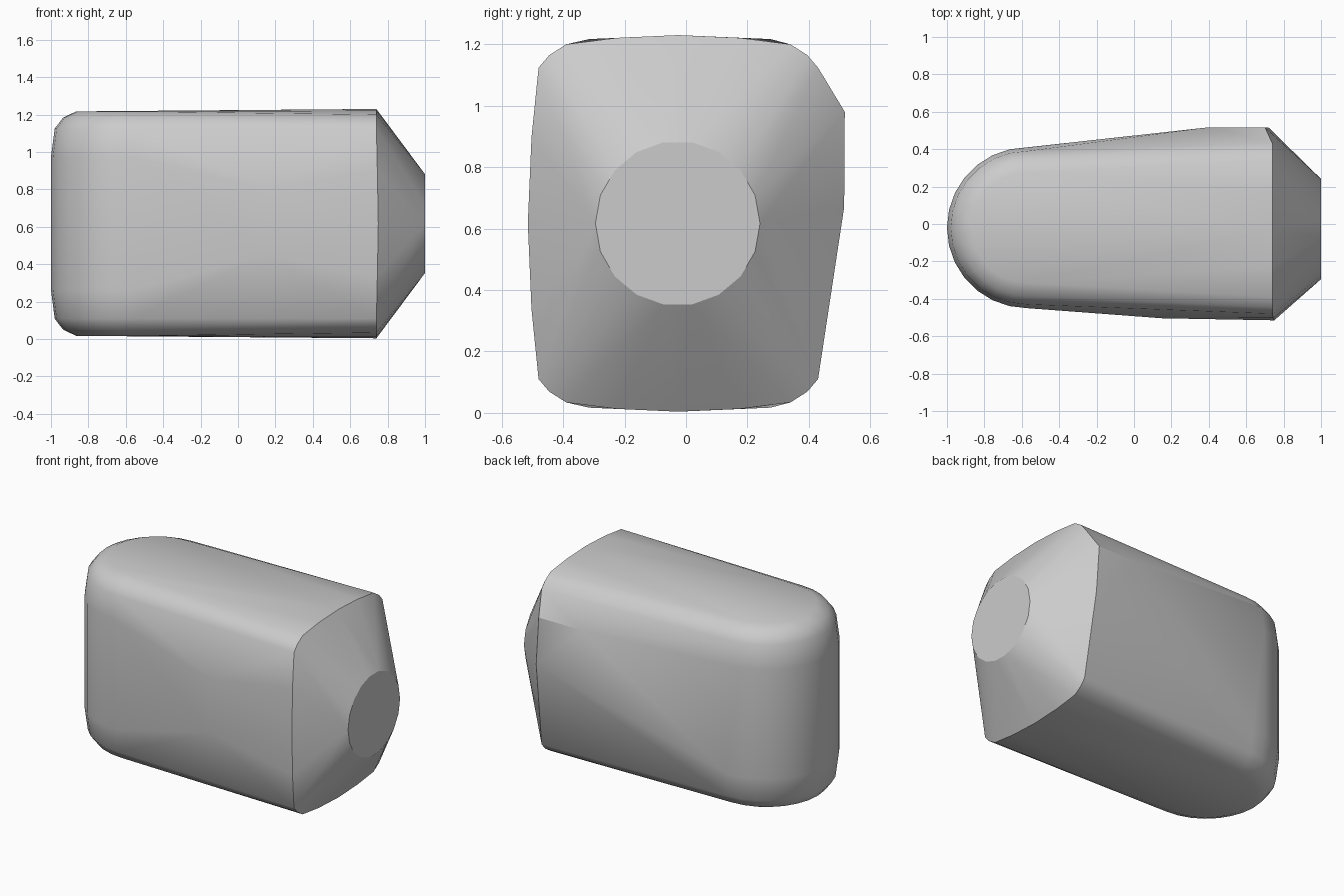
import bpy, bmesh
from math import sin, cos, tau, radians

cube = bpy.data.objects.get("Cube")
if cube:
    bpy.data.objects.remove(cube, do_unlink=True)

MID_Z = 0.617
points = []

# Rounded end: an upright drum with softened rims, as radius and half height
for radius, half in [(0.43, 0.355), (0.41, 0.508), (0.365, 0.567), (0.295, 0.6)]:
    for i in range(28):
        a = tau * i / 28
        for side in (-1, 1):
            points.append((-0.57 + radius * cos(a), -0.02 + radius * sin(a), MID_Z + side * half))

# Shoulder: bowed rectangle with clipped corners, as x, half width, half height
quarter = [(0.74, 0, 0.613), (0.74, 0.2, 0.604), (0.74, 0.365, 0.583), (0.74, 0.42, 0.548),
           (0.74, 0.455, 0.507), (0.745, 0.478, 0.28), (0.75, 0.49, 0)]
for x, w, h in quarter:
    for sy in (-1, 1):
        for sz in (-1, 1):
            points.append((x, -0.025 + sy * w, MID_Z + sz * h))

# Flat neck disc
for i in range(18):
    a = tau * i / 18
    points.append((1, -0.027 + 0.268 * cos(a), MID_Z + 0.268 * sin(a)))

# Raised patch on the back and slight swelling on the front
for x in (0.4, 0.7):
    points.append((x, 0.517, 0.98))
points += [(0.72, 0.515, 0.67), (0.15, -0.504, 0.45), (0.15, -0.504, 0.8)]

# Wrap one tight skin around all the sections
bm = bmesh.new()
for p in points:
    bm.verts.new(p)
bmesh.ops.remove_doubles(bm, verts=bm.verts[:], dist=0.001)
bmesh.ops.convex_hull(bm, input=bm.verts[:])
loose = [v for v in bm.verts if not v.link_faces]
bmesh.ops.delete(bm, geom=loose, context='VERTS')
bmesh.ops.dissolve_limit(bm, angle_limit=radians(0.5), verts=bm.verts[:], edges=bm.edges[:])
bmesh.ops.recalc_face_normals(bm, faces=bm.faces[:])
mesh = bpy.data.meshes.new("rounded_body")
bm.to_mesh(mesh)
bm.free()

body = bpy.data.objects.new("rounded_body", mesh)
bpy.context.collection.objects.link(body)

# Plain grey material
grey = bpy.data.materials.new("light_grey")
grey.use_nodes = True
colour = (0.6, 0.6, 0.6, 1)
grey.diffuse_color = colour
grey.node_tree.nodes["Principled BSDF"].inputs["Base Color"].default_value = colour
mesh.materials.append(grey)

# Soft shading that keeps the shoulder and disc rims crisp
bpy.ops.object.select_all(action='DESELECT')
body.select_set(True)
bpy.context.view_layer.objects.active = body
bpy.ops.object.shade_smooth_by_angle(angle=radians(30))
